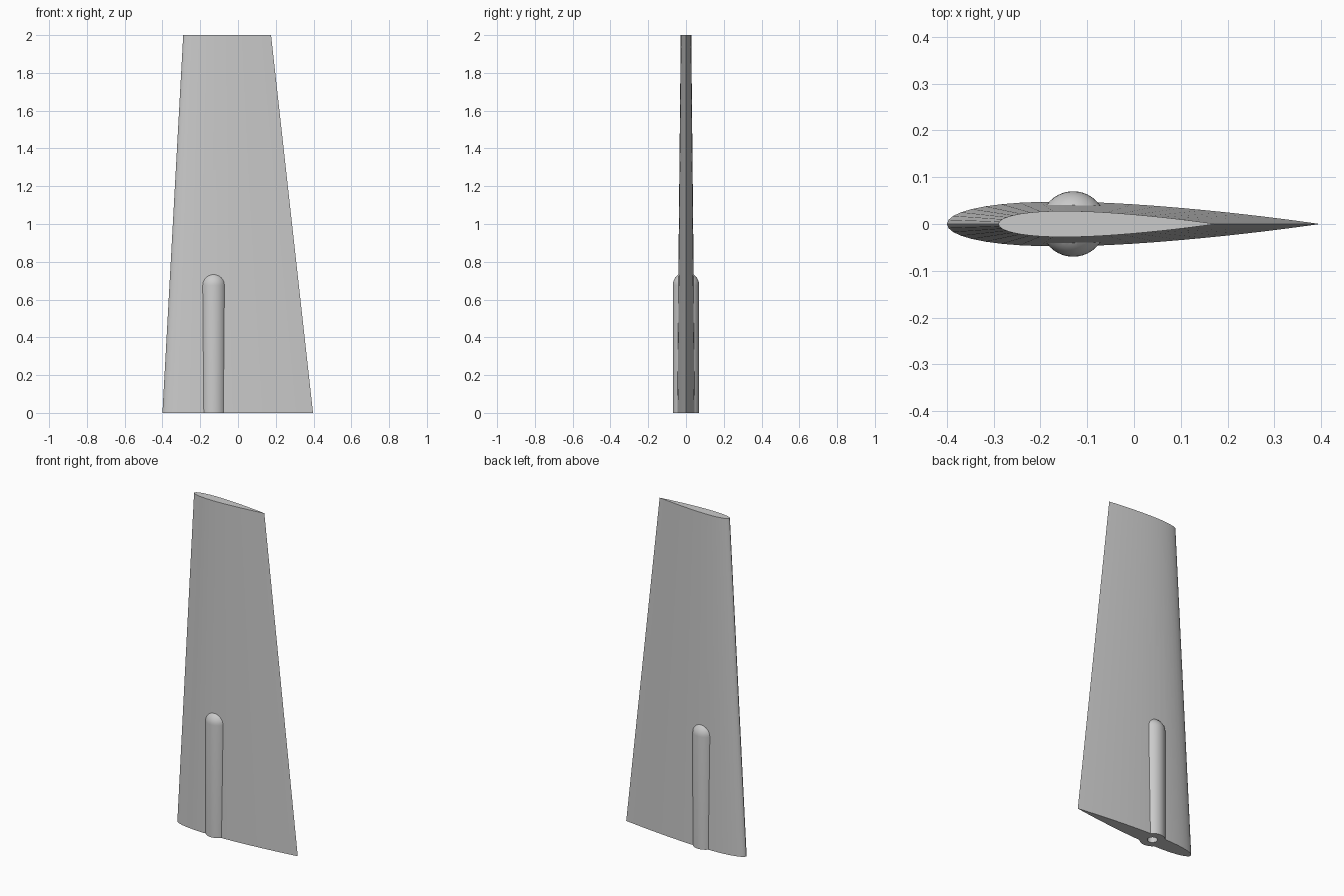
import bpy, bmesh, math

if "Cube" in bpy.data.objects:
    bpy.data.objects.remove(bpy.data.objects["Cube"], do_unlink=True)

HEIGHT = 2.0
SIDE_STEPS = 24
SHAFT_X = -0.13

grey = bpy.data.materials.new("light_grey")
grey.use_nodes = True
colour = (0.6, 0.6, 0.6, 1)
grey.diffuse_color = colour
grey.node_tree.nodes["Principled BSDF"].inputs["Base Color"].default_value = colour


def add_object(name, bm):
    bmesh.ops.recalc_face_normals(bm, faces=bm.faces)
    mesh = bpy.data.meshes.new(name)
    bm.to_mesh(mesh)
    bm.free()
    mesh.materials.append(grey)
    obj = bpy.data.objects.new(name, mesh)
    bpy.context.collection.objects.link(obj)
    return obj


def half_thickness(t):
    # Symmetric foil section, 12 percent thick, closed at the trailing edge
    return 0.6 * (0.2969 * math.sqrt(t) - 0.126 * t - 0.3516 * t**2
                  + 0.2843 * t**3 - 0.1036 * t**4)


def foil_ring(bm, lead, trail, z):
    chord = trail - lead
    ring = []
    for i in range(2 * SIDE_STEPS):
        angle = math.pi * i / SIDE_STEPS
        t = (1 + math.cos(angle)) / 2
        side = 1 if i < SIDE_STEPS else -1
        y = 0 if i % SIDE_STEPS == 0 else side * chord * half_thickness(t)
        ring.append(bm.verts.new((lead + chord * t, y, z)))
    return ring


def revolve(name, profile, steps):
    # Spin a closed (radius, z) profile around the shaft axis
    bm = bmesh.new()
    verts = [bm.verts.new((SHAFT_X + r, 0, z)) for r, z in profile]
    edges = [bm.edges.new(pair) for pair in zip(verts, verts[1:])]
    bmesh.ops.spin(bm, geom=verts + edges, cent=(SHAFT_X, 0, 0), axis=(0, 0, 1),
                   angle=2 * math.pi, steps=steps, use_duplicate=False)
    bmesh.ops.remove_doubles(bm, verts=bm.verts, dist=0.0001)
    return add_object(name, bm)


def combine(target, other, operation):
    mod = target.modifiers.new(operation.lower(), "BOOLEAN")
    mod.operation = operation
    mod.solver = "EXACT"
    mod.object = other
    bpy.context.view_layer.objects.active = target
    bpy.ops.object.modifier_apply(modifier=mod.name)
    bpy.data.objects.remove(other, do_unlink=True)


# Tapered blade
bm = bmesh.new()
root = foil_ring(bm, -0.4, 0.397, 0)
tip = foil_ring(bm, -0.29, 0.175, HEIGHT)
count = len(root)
for i in range(count):
    j = (i + 1) % count
    bm.faces.new((root[i], root[j], tip[j], tip[i]))
bm.faces.new(root)
bm.faces.new(tip)
blade = add_object("rudder_blade", bm)

# Round-ended shaft housing, sunk slightly below the root for a clean trim
radius, shoulder = 0.07, 0.675
dome = [(radius * math.cos(a), shoulder + radius * math.sin(a))
        for a in (math.pi / 2 * k / 10 for k in range(11))]
housing = revolve("shaft_housing", [(0, -0.05), (radius, -0.05)] + dome, 40)
combine(blade, housing, "UNION")

# Trim flush at the root
bm = bmesh.new()
bmesh.ops.create_cube(bm, size=1)
for v in bm.verts:
    v.co.z -= 0.5
combine(blade, add_object("root_trim", bm), "DIFFERENCE")

# Shaft socket bored up from the root
bore = 0.028
socket = revolve("socket_cutter", [(0, -0.1), (bore, -0.1), (bore, 0.65), (0, 0.65)], 32)
combine(blade, socket, "DIFFERENCE")

bpy.ops.object.select_all(action="DESELECT")
blade.select_set(True)
bpy.context.view_layer.objects.active = blade
bpy.ops.object.shade_smooth_by_angle(angle=math.radians(30))
